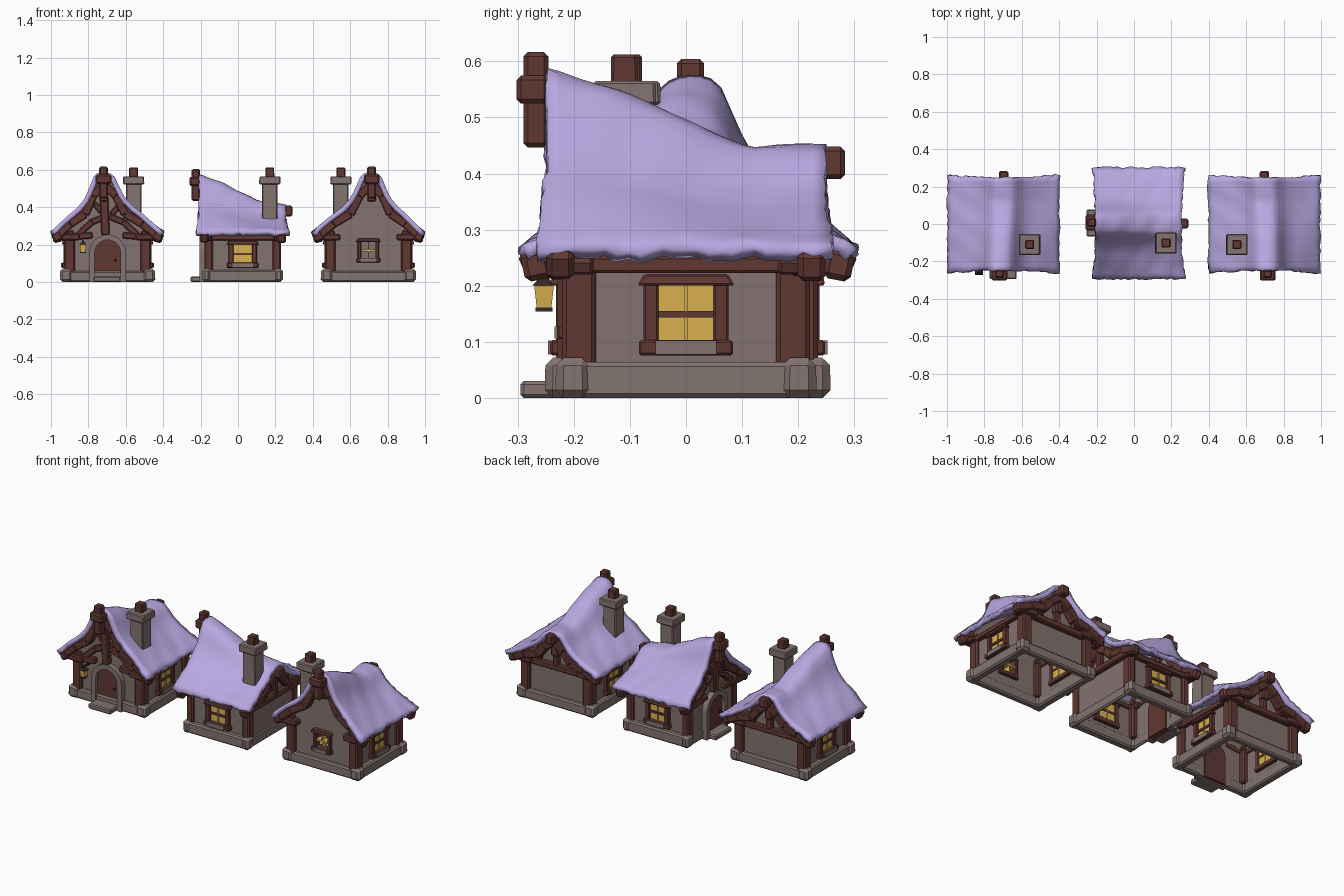
import bpy, bmesh, math, random
from mathutils import Matrix, Vector

random.seed(4)
if "Cube" in bpy.data.objects:
    bpy.data.objects.remove(bpy.data.objects["Cube"], do_unlink=True)

def material(name, rgb):
    m = bpy.data.materials.new(name)
    m.use_nodes = True
    m.diffuse_color = (*rgb, 1)
    m.node_tree.nodes["Principled BSDF"].inputs["Base Color"].default_value = (*rgb, 1)
    return m

SNOW = material("lavender snow", (0.48, 0.39, 0.75))
WOOD = material("red brown timber", (0.12, 0.04, 0.033))
STONE = material("taupe stone", (0.23, 0.175, 0.165))
WALL = material("taupe plaster", (0.225, 0.17, 0.162))
GLOW = material("yellow glass", (0.7, 0.45, 0.08))
IRON = material("dark iron", (0.04, 0.02, 0.02))

# State of the cottage being built: placement, name, lean of its front peak, ridge heights
M, PREFIX, LEAN, RIDGE = Matrix(), "", 0.0, []
HIGH = [(-.25, .588), (-.15, .557), (-.05, .52), (.05, .472), (.12, .45), (.25, .455)]
LOW = [(-.23, .575), (-.12, .535), (-.02, .485), (.08, .44), (.23, .415)]
SLOPE = [(0, 1), (.1, .99), (.18, .94), (.25, .79), (.35, .58), (.5, .41), (.67, .27), (.85, .12), (1, 0)]
EAVE = .272

def finish(name, bm, mat, bevel=0.0):
    bm.transform(M)
    me = bpy.data.meshes.new(PREFIX + name)
    bm.to_mesh(me)
    bm.free()
    me.materials.append(mat)
    ob = bpy.data.objects.new(PREFIX + name, me)
    bpy.context.collection.objects.link(ob)
    if bevel:
        b = ob.modifiers.new("Bevel", 'BEVEL')
        b.width, b.segments = bevel, 1
    return ob

def box(name, x, y, z, mat, bevel=0.004, taper=1.0):
    """Box between ranges x, y, z; taper scales its top."""
    bm = bmesh.new()
    bmesh.ops.create_cube(bm, size=1)
    for v in bm.verts:
        k = taper if v.co.z > 0 else 1
        v.co = [(a + b) / 2 + c * abs(b - a) * s for (a, b), c, s in zip((x, y, z), v.co, (k, k, 1))]
    finish(name, bm, mat, bevel)

def beam(name, p, q, width, depth, bevel=0.006):
    """Timber from p to q in a plane of constant y; depth is along y."""
    p, q, side = Vector(p), Vector(q), Vector((0, 1, 0))
    up = (q - p).normalized().cross(side)
    frame = Matrix((q - p, side * depth, up * width)).transposed().to_4x4()
    bm = bmesh.new()
    bmesh.ops.create_cube(bm, size=1, matrix=Matrix.Translation((p + q) / 2) @ frame)
    finish(name, bm, WOOD, bevel)

def prism(name, outline, y0, y1, mat):
    """Outline in x, z pushed from y0 to y1."""
    bm = bmesh.new()
    f = bm.faces.new([bm.verts.new((x, y0, z)) for x, z in outline])
    r = bmesh.ops.extrude_face_region(bm, geom=[f])
    new = [v for v in r["geom"] if isinstance(v, bmesh.types.BMVert)]
    bmesh.ops.translate(bm, verts=new, vec=(0, y1 - y0, 0))
    bmesh.ops.recalc_face_normals(bm, faces=bm.faces)
    finish(name, bm, mat)

def lerp(table, t):
    for (a, u), (b, v) in zip(table, table[1:]):
        if t <= b:
            return u + (v - u) * max(0, t - a) / (b - a)
    return table[-1][1]

def roof_z(x, y):
    return EAVE + (lerp(RIDGE, y) - EAVE) * lerp(SLOPE, min(1, abs(x) / .3))

def lean(x, y):
    return x + LEAN * (.5 - 2 * y) * (1 - abs(x) / .3)

def snow_roof(reach):
    bm = bmesh.new()
    bmesh.ops.create_grid(bm, x_segments=32, y_segments=24, size=1)
    for vert in bm.verts:
        u, v = vert.co.xy
        x, y = u * .3, v * reach
        z = roof_z(x, y) + .004 * math.sin(9 * u + 4 * v) * math.cos(7 * v)
        x = lean(x, y)
        if abs(u) > .999:       # ragged eaves
            x += random.uniform(-.006, .004)
            z -= random.uniform(0, .014)
        if abs(v) > .999:       # ragged gable edges, flared at the corners
            y += math.copysign(.018 * u * u + random.uniform(-.004, .006), v)
        vert.co = x, y, z
    ob = finish("snow_roof", bm, SNOW)
    ob.modifiers.new("Thickness", 'SOLIDIFY').thickness = .026
    bpy.ops.object.select_all(action='DESELECT')
    ob.select_set(True)
    bpy.context.view_layer.objects.active = ob
    bpy.ops.object.shade_smooth_by_angle(angle=math.radians(50))

def window(name, place, glass=True):
    """Window facing -y with the outer wall face at y = 0."""
    global M
    keep, M = M, M @ place
    if glass:
        box(name + "_glass", (-.05, .05), (-.006, .026), (.1, .203), GLOW, 0)
    for s in (-1, 1):
        box(name + "_jamb", (s * .049, s * .076), (-.02, .03), (.09, .21), WOOD)
    box(name + "_mullion", (-.003, .003), (-.012, .03), (.1, .203), GLOW, 0)
    box(name + "_crossbar", (-.05, .05), (-.014, .03), (.143, .155), WOOD if glass else GLOW, 0)
    box(name + "_lintel", (-.087, .087), (-.03, .03), (.2, .221), WOOD, .004, .86)
    box(name + "_sill", (-.084, .084), (-.03, .03), (.076, .103), WOOD)
    box(name + "_sill_stone", (-.054, .054), (-.034, -.028), (.077, .102), STONE, 0)
    M = keep

def gable_timbers(y, out, name):
    """Barge beams, tie beam ends and king post of one gable; out is -1 or 1."""
    drops = ((0, .06), (.06, .085), (.105, .085), (.19, .052), (.27, .05))
    for s in (-1, 1):
        line = [Vector((lean(s * a, y), y, roof_z(a, y) - d)) for a, d in drops]
        for p, q in zip(line, line[1:]):
            beam(name + "_barge_beam", p, q + (q - p) * .05, .046, .045)
        beam(name + "_barge_end", line[-1] + Vector((-s * .025, 0, .008)), (s * .294, y, .232), .054, .05, .01)
        beam(name + "_tie_end", (s * .15, y - out * .01, .24), (s * .25, y - out * .01, .24), .035, .05)
    x, top = lean(0, y), roof_z(0, y)
    beam(name + "_king_post", (x, y - out * .01, top - .15), (x, y - out * .01, top - .03), .045, .04)

def cottage(prefix, place, tilt, ridge, reach, chimney, door, lantern=False):
    global M, PREFIX, LEAN, RIDGE
    M, PREFIX, LEAN, RIDGE = place, prefix, tilt, ridge
    end = reach - .012
    for s in (-1, 1):
        # Stone footing: thin open ring with heavy corner stones and posts
        box("footing_side", (s * .2, s * .245), (-.2, .2), (0, .064), STONE, .008, .99)
        box("footing_end", (-.24, .24), (s * .185, s * (end - .01)), (0, .06), STONE, .008, .99)
        for t in (-1, 1):
            box("corner_stone", (s * .19, s * .255), (t * .17, t * end), (0, .072), STONE, .014, .95)
            box("corner_post", (s * .175, s * .232), (t * .16, t * (end - .012)), (.05, .25), WOOD, .008)
            beam("rafter_foot", (s * .18, t * .195, .265), (s * .262, t * .195, .232), .03, .06)
        # Long walls and eave beams
        box("side_wall", (s * .203, s * .215), (-.2, .2), (.03, .27), WALL, 0)
        box("wall_plate", (s * .195, s * .238), (-end, end), (.223, .252), WOOD)
        window("side_window", Matrix.Translation((s * .215, 0, 0)) @ Matrix.Rotation(s * math.pi / 2, 4, 'Z'))
        # Gable wall and its timbers
        label = "front" if s < 0 else "back"
        low = .03 if s > 0 or door else .225
        rake = [(lean(k * .03, s * .2), roof_z(k * .03, s * .2) - .03) for k in range(-7, 8)]
        prism(label + "_gable_wall", [(-.205, low)] + rake + [(.205, low)], s * .188, s * .2, WALL)
        gable_timbers(s * (reach - .021), s, label)
        beam("back_brace", (s * .11, .205, .25), (s * .11, .205, .34), .028, .03)
    snow_roof(reach)
    # Ridge beam ends and back gable framing
    peak, rear = roof_z(0, -reach) + .03, roof_z(0, reach)
    box("front_finial", (tilt - .024, tilt + .024), (-reach - .045, -reach), (peak - .17, peak), WOOD, .008)
    box("front_collar", (tilt - .042, tilt + .042), (-reach - .057, -reach), (peak - .092, peak - .042), WOOD, .008)
    box("back_ridge_end", (-.026, .026), (.2, reach + .038), (rear - .065, rear - .007), WOOD, .008)
    beam("back_tie_beam", (-.24, .207, .235), (.24, .207, .235), .035, .04)
    beam("back_middle_post", (0, .207, .22), (0, .207, rear - .04), .035, .035)
    cx, cy = chimney
    for part, r, low, top, mat in (("stack", .042, .3, .54, STONE), ("cap", .057, .522, .565, STONE),
                                   ("pot", .024, .56, .612, WOOD)):
        box("chimney_" + part, (cx - r, cx + r), (cy - r, cy + r), (low, top), mat, .005, .98)
    if door:
        inner, outer = ([(r, 0)] + [(r * math.cos(k * math.pi / 12), .155 + r * math.sin(k * math.pi / 12))
                                    for k in range(13)] + [(-r, 0)] for r in (.07, .098))
        prism("door", inner, -.212, -.175, WOOD)
        prism("stone_arch", outer + inner[::-1], -.232, -.185, STONE)
        box("door_knob", (.036, .048), (-.222, -.21), (.11, .122), IRON, .003)
        box("door_step", (-.075, .07), (-reach - .05, -.2), (0, .03), STONE, .006)
        # Front framing around the door
        beam("front_king_post", (tilt / 2, -.207, .25), (tilt, -.207, peak - .1), .045, .045)
        for s in (-1, 1):
            beam("front_tie_beam", (s * .08, -.207, .25), (s * .25, -.207, .235), .034, .045)
            beam("front_brace", (s * .16, -.207, .25), (s * .08, -.207, .325), .034, .035)
            beam("front_upper_brace", (s * .085, -.207, .32), (s * .01, -.207, .35), .034, .035)
            beam("front_strut", (s * .02, -.207, .36), (s * .07, -.207, .42), .03, .035)
    else:
        # Wall pieces around an open front window
        box("front_wall_sill", (-.2, .2), (-.2, -.188), (.03, .12), WALL, 0)
        for s in (-1, 1):
            box("front_wall_side", (s * .045, s * .205), (-.2, -.188), (.1, .23), WALL, 0)
        window("front_window", Matrix.Translation((0, -.2, .038)) @ Matrix.Diagonal((.76, 1, .88, 1)), False)
    if lantern:
        x, y = -.132, -.253
        box("lantern_arm", (x - .005, x + .005), (y - .01, -.195), (.213, .223), IRON, 0)
        box("lantern_hood", (x - .021, x + .021), (y - .021, y + .021), (.2, .215), IRON, 0, .3)
        box("lantern_glass", (x - .013, x + .013), (y - .013, y + .013), (.16, .201), GLOW, 0, 1.35)
        box("lantern_base", (x - .015, x + .015), (y - .015, y + .015), (.154, .161), IRON, 0)

turn = Matrix.Rotation(-math.pi / 2, 4, 'Z')
cottage("left_cottage_", Matrix.Translation((-.697, 0, 0)), -.022, HIGH, .245, (.139, -.11), True, True)
cottage("middle_cottage_", Matrix.Translation((.025, .003, 0)) @ turn, -.005, LOW, .228, (.105, .145), True)
cottage("right_cottage_", Matrix.Translation((.697, 0, 0)), .018, HIGH, .245, (-.147, -.11), False)
